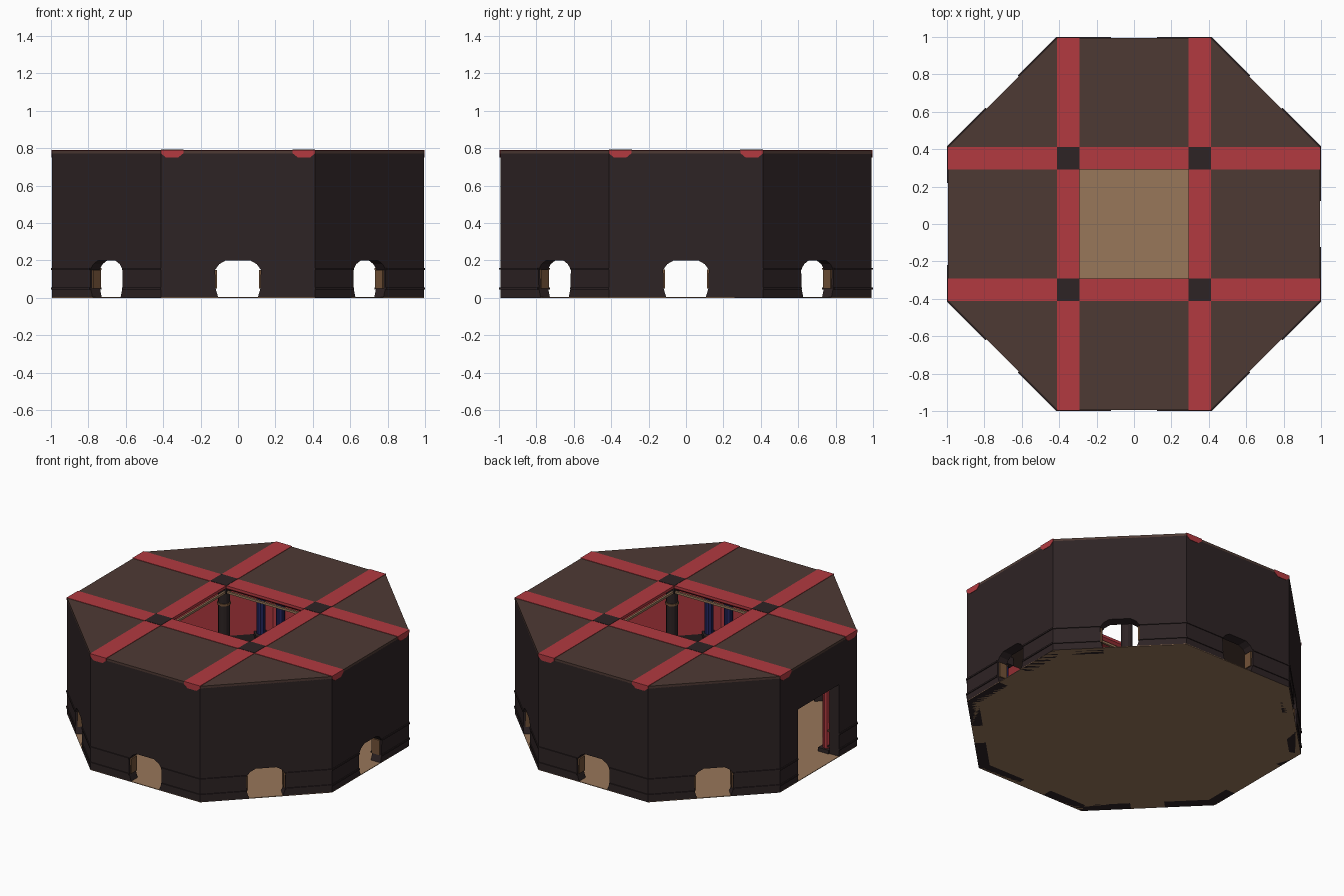
import bpy, bmesh, math
from mathutils import Matrix, Vector

if "Cube" in bpy.data.objects:
    bpy.data.objects.remove(bpy.data.objects["Cube"])

A = 0.993            # wall apothem
T = 0.07             # wall thickness
K = math.tan(math.pi / 8)


def mat(name, rgb):
    m = bpy.data.materials.new(name)
    m.diffuse_color = (*rgb, 1)
    m.use_nodes = True
    m.node_tree.nodes["Principled BSDF"].inputs["Base Color"].default_value = m.diffuse_color
    return m


DARK = mat("dark_stone", (0.027, 0.017, 0.018))
BROWN = mat("roof_brown", (0.076, 0.042, 0.034))
RED = mat("red", (0.445, 0.042, 0.051))
TAN = mat("tan_floor", (0.314, 0.184, 0.102))
BLUE = mat("navy_blue", (0.018, 0.02, 0.115))
WOOD = mat("wood_brown", (0.17, 0.085, 0.04))


def finish(bm, name, m, rot=0.0):
    bmesh.ops.recalc_face_normals(bm, faces=bm.faces[:])
    bm.transform(Matrix.Rotation(rot, 4, 'Z'))
    me = bpy.data.meshes.new(name)
    bm.to_mesh(me)
    bm.free()
    me.materials.append(m)
    ob = bpy.data.objects.new(name, me)
    bpy.context.collection.objects.link(ob)
    return ob


def bridge(name, m, a, b, rot=0.0):
    """Solid between two matching loops of points."""
    bm = bmesh.new()
    va = [bm.verts.new(p) for p in a]
    vb = [bm.verts.new(p) for p in b]
    bm.faces.new(va)
    bm.faces.new(vb[::-1])
    n = len(a)
    for i in range(n):
        j = (i + 1) % n
        bm.faces.new((va[i], va[j], vb[j], vb[i]))
    return finish(bm, name, m, rot)


def box(name, m, x0, x1, y0, y1, z0, z1, rot=0.0):
    lo = [(x0, y0), (x1, y0), (x1, y1), (x0, y1)]
    return prism(name, m, lo, z0, z1, rot)


def prism(name, m, pts, z0, z1, rot=0.0):
    return bridge(name, m, [(x, y, z0) for x, y in pts],
                  [(x, y, z1) for x, y in pts], rot)


def panel(name, m, outline, y0, y1, rot):
    """Wall slab; points marked with x = +-9 follow the mitred corner."""
    def loop(y):
        return [(math.copysign(abs(y) * K, x) if abs(x) == 9 else x, y, z)
                for x, z in outline]
    return bridge(name, m, loop(y0), loop(y1), rot)


def column(name, m, x, y, z0, z1, r, rot=0.0, sides=10):
    ring = [(x + r * math.cos(2 * math.pi * i / sides),
             y + r * math.sin(2 * math.pi * i / sides)) for i in range(sides)]
    prism(name, m, ring, z0, z1, rot)


# floor slab
oct_pts = [(A / math.cos(math.pi / 8) * math.cos(math.pi / 8 + i * math.pi / 4),
            A / math.cos(math.pi / 8) * math.sin(math.pi / 8 + i * math.pi / 4))
           for i in range(8)]
prism("floor", TAN, oct_pts, 0, 0.004)

# arch outline, bottom left to bottom right
half = [(-0.105, 0.0), (-0.12, 0.05), (-0.122, 0.15), (-0.1, 0.18), (-0.065, 0.2)]
arch = half + [(-x, z) for x, z in half[::-1]]
gate = [(-0.22, 0.0), (-0.22, 0.49), (0.22, 0.49), (0.22, 0.0)]

for i in range(8):
    rot = i * math.pi / 4            # i = 0 is the front wall
    is_gate = i == 6                 # wide gate on the left side
    hole = gate if is_gate else arch
    edge = 0.22 if is_gate else 0.122
    wall = [(-9, 0.0)] + hole + [(9, 0.0), (9, 0.772), (-9, 0.772)]
    panel("wall", DARK, wall, -A, -A + T, rot)
    # red lining on the inside of the wall
    if is_gate:
        lining = [(-9, 0.21), (-0.22, 0.21), (-0.22, 0.49), (0.22, 0.49),
                  (0.22, 0.21), (9, 0.21), (9, 0.77), (-9, 0.77)]
    else:
        lining = [(-9, 0.21), (9, 0.21), (9, 0.77), (-9, 0.77)]
    panel("wall_lining", RED, lining, -A + T, -A + T + 0.006, rot)
    # mouldings on both faces of the wall, each side of the doorway
    for s in (-1, 1):
        for z in (0.045, 0.15):
            strip = [(s * 9, z), (s * edge, z), (s * edge, z + 0.01), (s * 9, z + 0.01)]
            panel("outer_moulding", DARK, strip, -A - 0.006, -A, rot)
            panel("inner_moulding", WOOD if z > 0.1 else DARK, strip,
                  -A + T, -A + T + 0.015, rot)
        if not is_gate:
            xs = sorted((s * 0.112, s * 0.124))
            box("door_jamb", WOOD, *xs, -A + 0.012, -A + T, 0.05, 0.15, rot)
        # columns standing by the wall
        base = 0.0 if is_gate else 0.2
        x, y = s * 0.3, -A + T + 0.04
        if is_gate:
            x = s * 0.25
        else:
            box("column_plinth", DARK, x - 0.035, x + 0.035, y - 0.04, y + 0.035, 0.004, 0.2, rot)
        column("wall_column", RED if is_gate else BLUE, x, y, base + 0.025, 0.72, 0.028, rot)
        box("column_base", DARK, x - 0.04, x + 0.04, y - 0.04, y + 0.04, base + 0.004, base + 0.03, rot)
        box("column_capital", DARK, x - 0.04, x + 0.04, y - 0.04, y + 0.04, 0.715, 0.77, rot)

# roof panels: four sides and four corners around the open court
Z0, Z1 = 0.77, 0.787
c = A * K
for i in range(4):
    rot = i * math.pi / 2
    box("roof_side", BROWN, -c, c, -A, -0.35, Z0, Z1, rot)
    prism("roof_corner", BROWN, [(c, -A), (A, -c), (c, -c)], Z0, Z1, rot)

    # chamfered roof beams, in three lengths between the dark joints
    prof = [(-0.412, 0.79), (-0.412, 0.772), (-0.385, 0.75),
            (-0.319, 0.75), (-0.292, 0.772), (-0.292, 0.79)]
    for name, a, b in (("beam_outer", -A - 0.003, -0.41), ("beam_middle", -0.3, 0.3),
                       ("beam_outer", 0.41, A + 0.003)):
        bridge(name, RED, [(x, a, z) for x, z in prof],
               [(x, b, z) for x, z in prof], rot)
    box("court_trim", TAN, -0.31, -0.296, -0.3, 0.3, 0.735, 0.75, rot)

    # dark joint block and its court column
    box("beam_joint", DARK, 0.29, 0.412, 0.29, 0.412, 0.735, 0.792, rot)
    column("court_column", DARK, 0.35, 0.35, 0.03, 0.74, 0.036, rot, 12)
    column("court_column_collar", WOOD, 0.35, 0.35, 0.63, 0.645, 0.042, rot, 12)
    box("court_column_base", DARK, 0.3, 0.4, 0.3, 0.4, 0.004, 0.035, rot)
